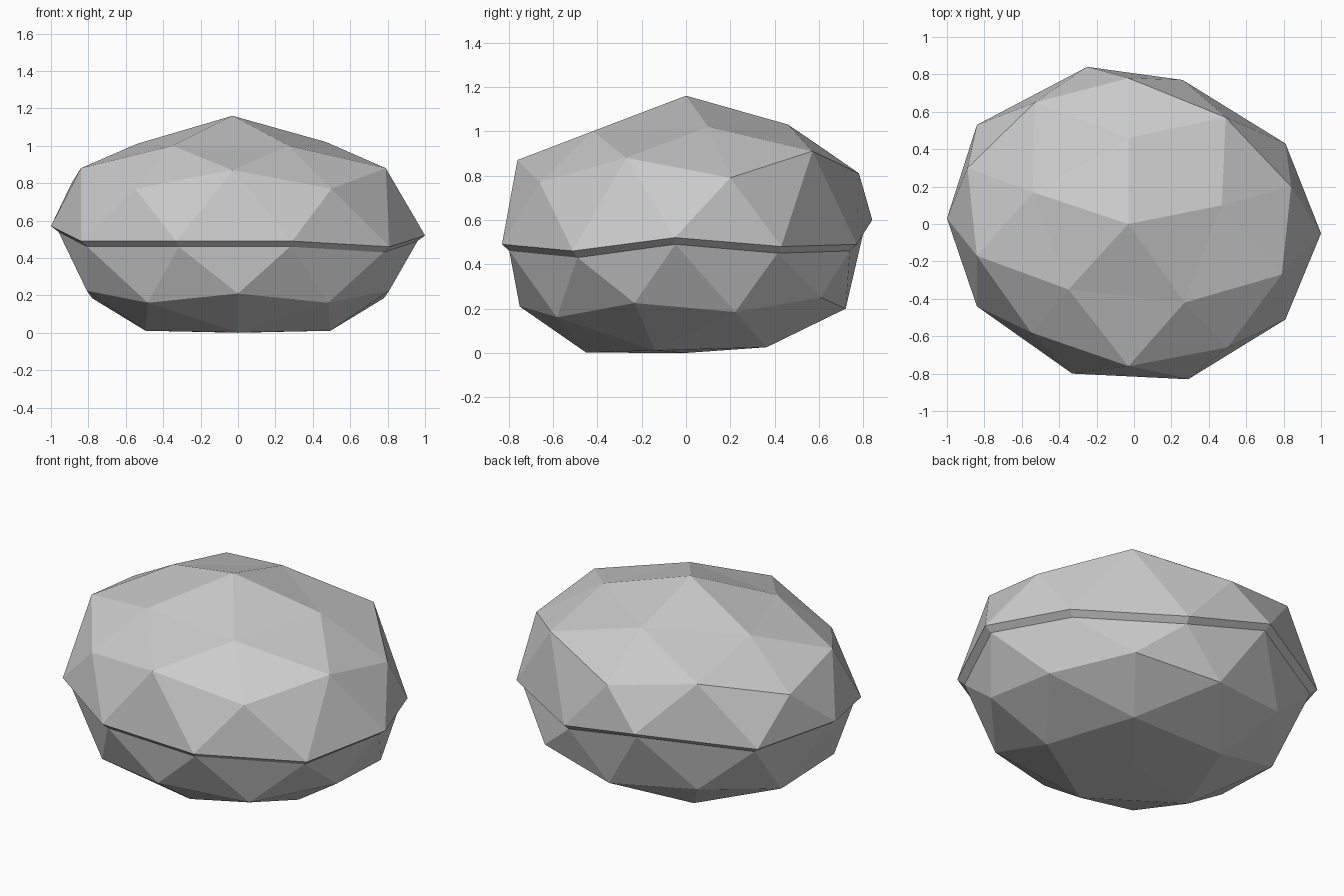
import bpy, bmesh, math

if "Cube" in bpy.data.objects:
    bpy.data.objects.remove(bpy.data.objects["Cube"])

stone_grey = bpy.data.materials.new("stone grey")
stone_grey.diffuse_color = (0.6, 0.6, 0.6, 1)
stone_grey.use_nodes = True
stone_grey.node_tree.nodes["Principled BSDF"].inputs["Base Color"].default_value = stone_grey.diffuse_color

bm = bmesh.new()


def ring(points):
    return [bm.verts.new(p) for p in points]


def oval(rx, ry, z, start):
    """Five points round an oval, rising slightly to the back."""
    pts = []
    for i in range(5):
        a = math.radians(start + 72 * i)
        y = ry * math.sin(a)
        pts.append((rx * math.cos(a), y, z + 0.03 * y))
    return ring(pts)


# Uneven cross-sections of the cap, from the peak down to the rim
peak = bm.verts.new((-0.03, 0, 1.16))
crown = ring([(-.35, -.35, 1.0), (.27, -.42, 1.0), (.47, .10, 1.02),
              (-.03, .46, 1.03), (-.54, .17, 1.01)])
shoulder = ring([(-.03, -.76, .87), (.79, -.27, .88), (.49, .57, .91),
                 (-.53, .65, .90), (-.84, -.17, .88)])
side = ring([(-.55, -.58, .77), (.50, -.66, .77), (.84, .20, .79),
             (-.03, .78, .81), (-.89, .30, .80)])
rim_points = [(-.84, -.44, .49), (-.33, -.80, .49), (.29, -.83, .49),
              (.81, -.51, .46), (1, -.05, .52), (.81, .43, .48),
              (.26, .77, .49), (-.25, .84, .60), (-.84, .53, .55), (-1, .03, .57)]
rim = ring(rim_points)

# Underside: inset lip, two belly ovals and a nearly flat base
lip = ring([(x * .96, y * .96, z - .03) for x, y, z in rim_points])
belly_high = oval(.85, .75, .232, -90)
belly_low = oval(.82, .72, .178, -126)
base = oval(.52, .45, .015, -90)
foot = bm.verts.new((0, 0, 0))

# Triangulated facets, repeated five times round the rock
for i in range(5):
    j, h = (i + 1) % 5, (i - 1) % 5
    e0, e1, e2 = 2 * i, 2 * i + 1, (2 * i + 2) % 10
    for face in (
        # cap
        (peak, crown[i], crown[j]),
        (crown[i], shoulder[i], crown[j]),
        (crown[i], side[i], shoulder[i]),
        (crown[j], shoulder[i], side[j]),
        (side[i], rim[e1], shoulder[i]),
        (shoulder[i], rim[e2], side[j]),
        (shoulder[i], rim[e1], rim[e2]),
        (rim[e0], rim[e1], side[i]),
        # lip
        (rim[e0], lip[e0], lip[e1], rim[e1]),
        (rim[e1], lip[e1], lip[e2], rim[e2]),
        # belly
        (lip[e1], belly_high[i], lip[e2]),
        (belly_high[h], belly_low[i], lip[e0]),
        (lip[e0], belly_low[i], lip[e1]),
        (belly_low[i], belly_high[i], lip[e1]),
        # base
        (base[h], base[i], belly_low[i]),
        (base[h], belly_low[i], belly_high[h]),
        (belly_low[i], base[i], belly_high[i]),
        (foot, base[i], base[h]),
    ):
        bm.faces.new(face)

bmesh.ops.recalc_face_normals(bm, faces=bm.faces)
mesh = bpy.data.meshes.new("rock")
bm.to_mesh(mesh)
bm.free()
mesh.materials.append(stone_grey)
rock = bpy.data.objects.new("rock", mesh)
bpy.context.collection.objects.link(rock)
